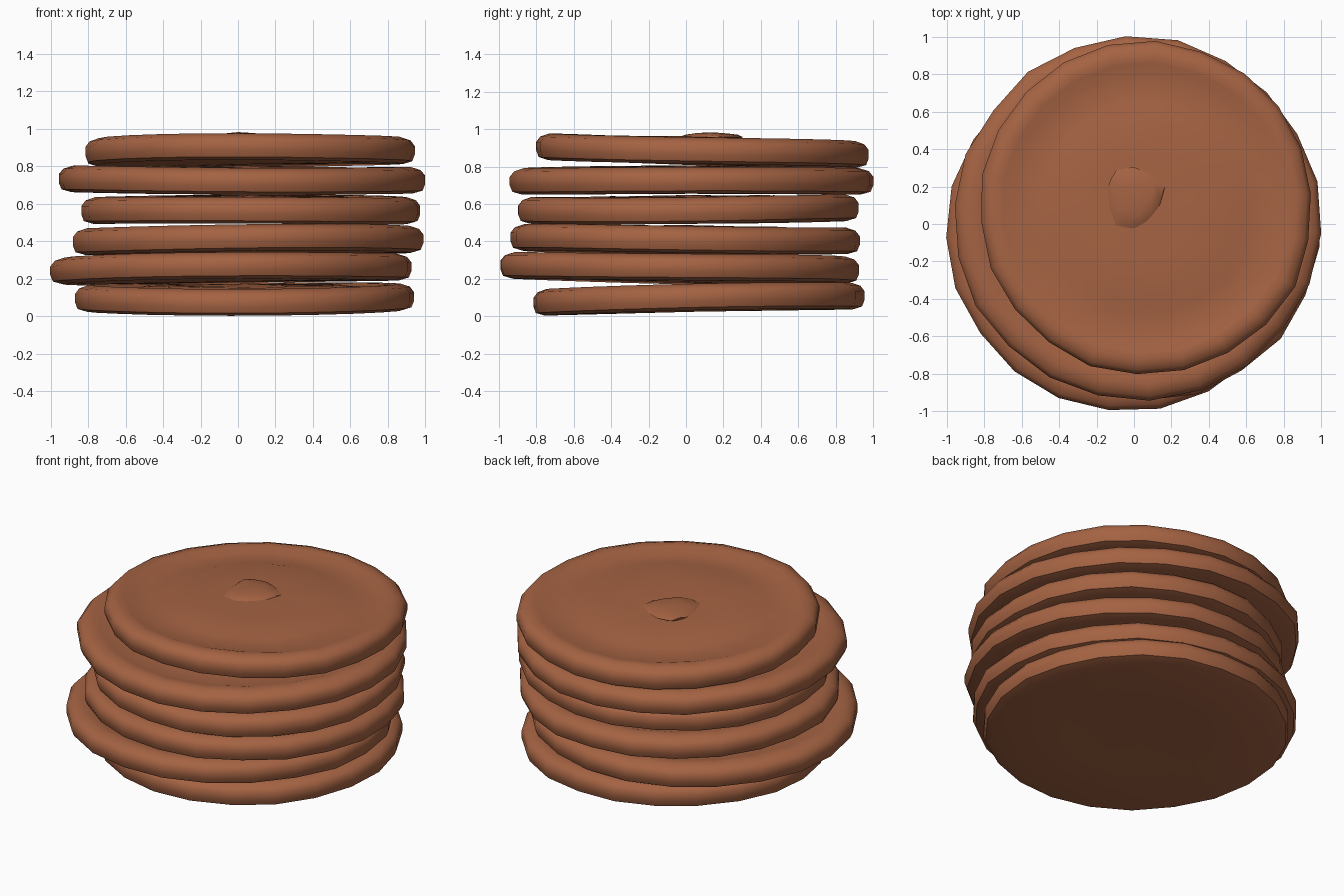
import bpy, bmesh, math, random
from math import sin, cos, tau

random.seed(4)
cube = bpy.data.objects.get("Cube")
if cube:
    bpy.data.objects.remove(cube)

brown = bpy.data.materials.new("baked brown")
brown.use_nodes = True
brown.diffuse_color = (0.376, 0.125, 0.056, 1)
brown.node_tree.nodes["Principled BSDF"].inputs["Base Color"].default_value = brown.diffuse_color

SEGMENTS = 22
# Radius fraction and height, from the underside over the rim to the crown
PROFILE = [(0.5, 0), (0.93, 0), (0.985, 0.015), (1, 0.05), (1, 0.095), (0.975, 0.125),
           (0.92, 0.142), (0.87, 0.138), (0.81, 0.122), (0.64, 0.128), (0.57, 0.142), (0.3, 0.142)]


def finish(bm, name, angle):
    bmesh.ops.recalc_face_normals(bm, faces=bm.faces)
    mesh = bpy.data.meshes.new(name)
    bm.to_mesh(mesh)
    bm.free()
    obj = bpy.data.objects.new(name, mesh)
    bpy.context.collection.objects.link(obj)
    mesh.materials.append(brown)
    bpy.ops.object.select_all(action="DESELECT")
    bpy.context.view_layer.objects.active = obj
    obj.select_set(True)
    bpy.ops.object.shade_smooth_by_angle(angle=math.radians(angle))
    return obj


def disc(name, x0, x1, y0, y1, base, tilt_x, tilt_y):
    """Irregular round cake with a raised rim, filling the given x and y range."""
    bm = bmesh.new()
    cx, cy, rx, ry = (x0 + x1) / 2, (y0 + y1) / 2, (x1 - x0) / 2, (y1 - y0) / 2
    turn = random.uniform(0, tau)
    wobble = [random.uniform(0.985, 1.005) for _ in range(SEGMENTS)]

    def place(r, angle, z):
        x, y = cx + rx * r * cos(angle), cy + ry * r * sin(angle)
        wave = 0.005 * sin(2 * angle + turn) * r
        return bm.verts.new((x, y, base + z + tilt_x * x + tilt_y * y + wave))

    rings = [[place(r * wobble[i], turn + tau * i / SEGMENTS,
                    z + (random.uniform(-0.003, 0.003) if r < 0.9 and z else 0))
              for i in range(SEGMENTS)] for r, z in PROFILE]
    for low, high in zip(rings, rings[1:]):
        for i in range(SEGMENTS):
            j = (i + 1) % SEGMENTS
            bm.faces.new((low[i], low[j], high[j], high[i]))
    # Close the underside and the crown with fans
    for ring, z in ((rings[0], 0), (rings[-1], 0.15)):
        middle = place(0, 0, z)
        for i in range(SEGMENTS):
            bm.faces.new((ring[i], ring[(i + 1) % SEGMENTS], middle))
    finish(bm, name, 50)


# Stack of cakes, from the bottom up
disc("bottom_cake", -0.87, 0.94, -0.83, 0.97, 0.023, 0.004, 0.02)
disc("second_cake", -1.00, 0.93, -1.00, 0.93, 0.185, 0.012, -0.014)
disc("third_cake", -0.89, 1.00, -0.95, 0.94, 0.337, 0.007, -0.010)
disc("fourth_cake", -0.85, 0.98, -0.91, 0.93, 0.498, 0.000, 0.008)
disc("fifth_cake", -0.96, 1.00, -0.95, 1.00, 0.655, -0.004, 0.000)
disc("top_cake", -0.83, 0.96, -0.81, 0.98, 0.814, 0.005, -0.025)

# Small crumpled lump near the middle of the top
bm = bmesh.new()
bmesh.ops.create_icosphere(bm, subdivisions=2, radius=1)
for v in bm.verts:
    a = math.atan2(v.co.y, v.co.x)
    size = 1 + 0.13 * sin(3 * a + 1) + random.uniform(-0.06, 0.06)
    v.co.x *= 0.15 * size
    v.co.y *= 0.17 * size
    v.co.z *= 0.026 * random.uniform(0.8, 1.05)
lump = finish(bm, "top_lump", 40)
lump.location = (0.0, 0.14, 0.958)
